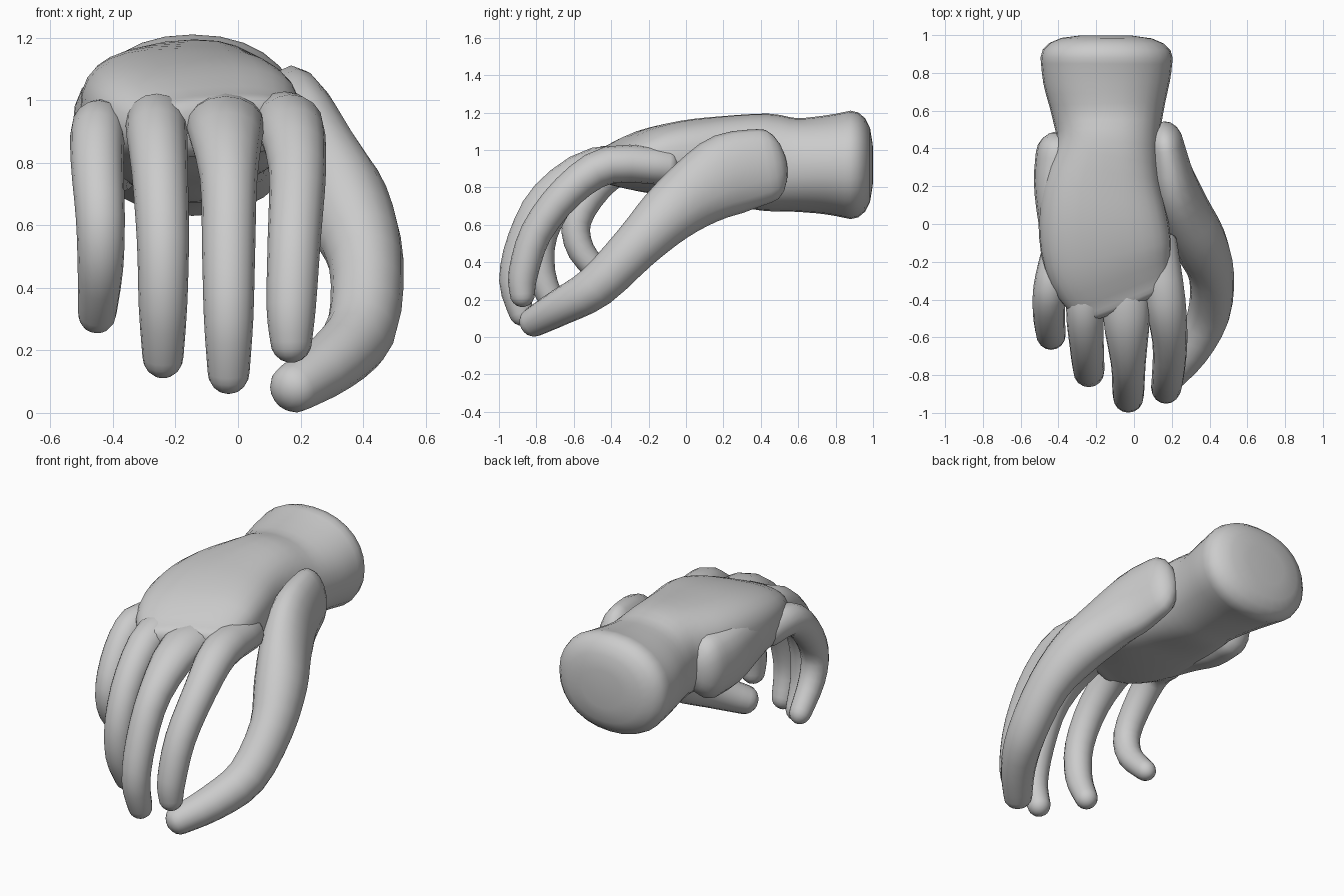
import bpy
import bmesh
from math import sin, cos, pi, copysign
from mathutils import Vector

cube = bpy.data.objects.get("Cube")
if cube:
    bpy.data.objects.remove(cube, do_unlink=True)

skin = bpy.data.materials.new("plain grey")
skin.use_nodes = True
skin.diffuse_color = (0.6, 0.6, 0.6, 1)
skin.node_tree.nodes["Principled BSDF"].inputs["Base Color"].default_value = (0.6, 0.6, 0.6, 1)


def smooth_path(keys, steps):
    """Catmull-Rom through rows of x, y, z, half width, half height, power."""
    rows = []
    for i in range(len(keys) - 1):
        p0, p1 = keys[max(i - 1, 0)], keys[i]
        p2, p3 = keys[i + 1], keys[min(i + 2, len(keys) - 1)]
        for s in range(steps):
            t = s / steps
            rows.append([b + t * (c - a) / 2
                         + t * t * (2 * a - 5 * b + 4 * c - d) / 2
                         + t ** 3 * (3 * b - a - 3 * c + d) / 2
                         for a, b, c, d in zip(p0, p1, p2, p3)])
    return rows + [list(keys[-1])]


def loft(name, keys, sides=16, steps=3, start=0.08, end=0.08, boxy=1.0):
    """Sweep a rounded section along the path and close both ends with domes."""
    rows = smooth_path(keys, steps)
    pts = [Vector(r[:3]) for r in rows]
    frames = []
    for i, r in enumerate(rows):
        t = (pts[min(i + 1, len(pts) - 1)] - pts[max(i - 1, 0)]).normalized()
        side = (Vector((1, 0, 0)) - t * t.x).normalized()
        frames.append((pts[i], t, side, side.cross(t), r[3], r[4], r[5]))

    # Domed end rings
    def cap(frame, depth):
        p, t, u, v, a, b, e = frame
        out = []
        for k in (1, 2, 3, 4):
            g = k / 4.5 * pi / 2
            f = cos(g) ** boxy
            out.append((p + t * depth * sin(g), t, u, v, a * f, b * f, e))
        return out
    frames = cap(frames[0], -start)[::-1] + frames + cap(frames[-1], end)

    bm = bmesh.new()
    rings = []
    for p, t, u, v, a, b, e in frames:
        ring = []
        for k in range(sides):
            g = 2 * pi * k / sides
            c, s = cos(g), sin(g)
            c, s = copysign(abs(c) ** e, c), copysign(abs(s) ** e, s)
            ring.append(bm.verts.new(p + u * a * c + v * b * s))
        rings.append(ring)
    for r0, r1 in zip(rings, rings[1:]):
        for k in range(sides):
            n = (k + 1) % sides
            bm.faces.new((r0[k], r0[n], r1[n], r1[k]))
    bm.faces.new(rings[0])
    bm.faces.new(rings[-1])
    bmesh.ops.recalc_face_normals(bm, faces=bm.faces)
    mesh = bpy.data.meshes.new(name)
    bm.to_mesh(mesh)
    bm.free()
    mesh.materials.append(skin)
    obj = bpy.data.objects.new(name, mesh)
    bpy.context.collection.objects.link(obj)
    bpy.ops.object.select_all(action="DESELECT")
    obj.select_set(True)
    bpy.context.view_layer.objects.active = obj
    bpy.ops.object.shade_smooth_by_angle(angle=0.8)


# Wrist and palm
loft("wrist_and_palm", [
    (-.145, .88, .92, .35, .29, .92),
    (-.145, .75, .92, .335, .265, .92),
    (-.14, .58, .92, .295, .25, .9),
    (-.14, .42, .935, .275, .26, .85),
    (-.17, .18, .95, .32, .23, .72),
    (-.16, -.03, .95, .345, .205, .68),
    (-.125, -.22, .94, .335, .165, .68),
    (-.06, -.39, .92, .275, .10, .75)],
    sides=28, start=.12, end=.06, boxy=.55)

# Heel of the palm on the little finger side
loft("palm_heel", [
    (-.40, .37, .89, .12, .19, .9),
    (-.41, .22, .90, .12, .185, .85),
    (-.39, .04, .92, .12, .165, .85),
    (-.36, -.16, .92, .11, .14, .85)], start=.12)

# Four curled fingers, with half widths that broaden into the knuckles
fingers = {
    "little_finger": ([(-.41, -.18, .89), (-.445, -.34, .91), (-.45, -.48, .80),
                       (-.44, -.585, .62), (-.44, -.56, .46), (-.45, -.44, .32)], .088, .92),
    "ring_finger": ([(-.23, -.15, .90), (-.26, -.43, .925), (-.25, -.65, .77),
                     (-.24, -.77, .55), (-.24, -.775, .34), (-.24, -.71, .18)], .10, .98),
    "middle_finger": ([(-.04, -.15, .90), (-.04, -.48, .915), (-.03, -.74, .75),
                       (-.03, -.87, .52), (-.03, -.92, .30), (-.03, -.88, .13)], .125, 1),
    "index_finger": ([(.12, -.10, .91), (.165, -.41, .92), (.19, -.63, .78),
                      (.18, -.80, .56), (.17, -.87, .34), (.17, -.875, .23)], .108, 1),
}
heights = (.10, .10, .092, .085, .079, .067)
for name, (path, knuckle, size) in fingers.items():
    keys = []
    for i, (p, h) in enumerate(zip(path, heights)):
        w = knuckle if i < 2 else h * size
        keys.append(p + (w, h * size, 1))
    loft(name, keys, start=.06, end=.07)

# Thumb reaching down towards the index fingertip
loft("thumb", [
    (.17, .42, .915, .095, .20, 1),
    (.205, .23, .87, .12, .22, 1),
    (.27, .06, .775, .135, .19, 1),
    (.35, -.10, .65, .142, .16, 1),
    (.41, -.27, .48, .12, .13, 1),
    (.395, -.48, .27, .112, .115, 1),
    (.30, -.67, .16, .10, .098, 1),
    (.18, -.815, .08, .082, .08, 1)], start=.12, end=.07)
